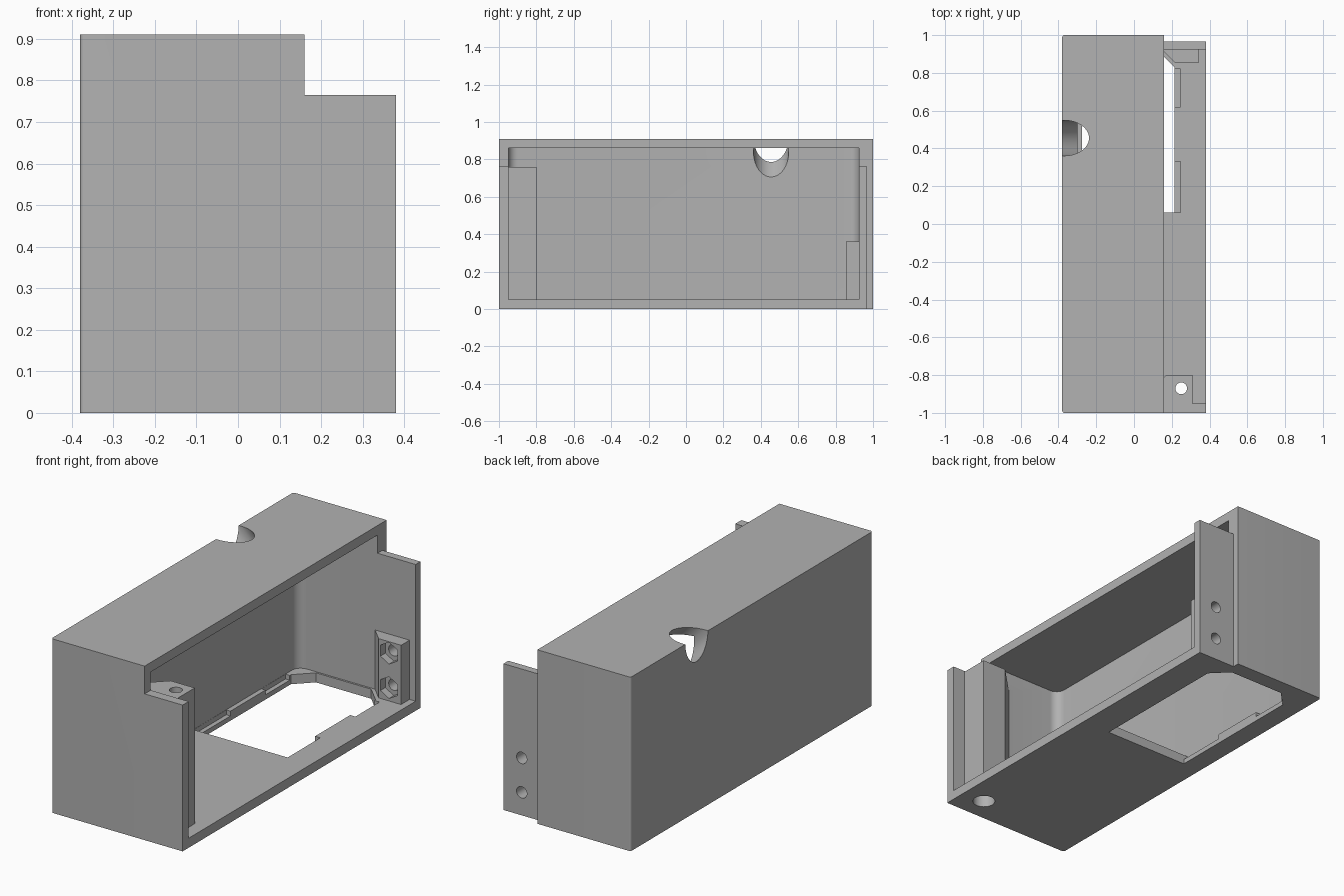
import bpy, bmesh, math
from mathutils import Matrix, Vector

cube = bpy.data.objects.get("Cube")
if cube:
    bpy.data.objects.remove(cube, do_unlink=True)

grey = bpy.data.materials.new("plain_grey")
grey.use_nodes = True
grey.diffuse_color = (0.445, 0.445, 0.445, 1)
grey.node_tree.nodes["Principled BSDF"].inputs["Base Color"].default_value = grey.diffuse_color


def finish(name, bm):
    bmesh.ops.recalc_face_normals(bm, faces=bm.faces)
    mesh = bpy.data.meshes.new(name)
    bm.to_mesh(mesh)
    bm.free()
    mesh.materials.append(grey)
    obj = bpy.data.objects.new(name, mesh)
    bpy.context.collection.objects.link(obj)
    return obj


def prism(name, points, low, high, axis="z", round_x=None, radius=0.0):
    """Extrude a profile; optionally round upright edges lying at x = round_x."""
    def place(p, t):
        return (p[0], p[1], t) if axis == "z" else (p[0], t, p[1])
    bm = bmesh.new()
    face = bm.faces.new([bm.verts.new(place(p, low)) for p in points])
    moved = bmesh.ops.extrude_face_region(bm, geom=[face])["geom"]
    shift = Vector(place((0, 0), high - low))
    bmesh.ops.translate(bm, vec=shift, verts=[v for v in moved if isinstance(v, bmesh.types.BMVert)])
    if radius:
        edges = [e for e in bm.edges
                 if all(abs(v.co.x - round_x) < 1e-4 for v in e.verts)
                 and abs(e.verts[0].co.y - e.verts[1].co.y) < 1e-4]
        bmesh.ops.bevel(bm, geom=edges, offset=radius, segments=8, affect="EDGES", profile=0.5)
    return finish(name, bm)


def box(name, x, y, z, **kw):
    return prism(name, [(x[0], y[0]), (x[1], y[0]), (x[1], y[1]), (x[0], y[1])], z[0], z[1], **kw)


def rod(name, centre, direction, radius, length, sides=40):
    bm = bmesh.new()
    turn = Vector((0, 0, 1)).rotation_difference(Vector(direction)).to_matrix().to_4x4()
    bmesh.ops.create_cone(bm, cap_ends=True, segments=sides, radius1=radius, radius2=radius,
                          depth=length, matrix=Matrix.Translation(centre) @ turn)
    return finish(name, bm)


def combine(target, tool, operation="DIFFERENCE"):
    mod = target.modifiers.new("combine", "BOOLEAN")
    mod.operation = operation
    mod.solver = "EXACT"
    mod.object = tool
    bpy.context.view_layer.update()
    result = bpy.data.meshes.new_from_object(
        target.evaluated_get(bpy.context.evaluated_depsgraph_get()))
    target.modifiers.clear()
    target.data = result
    bpy.data.objects.remove(tool, do_unlink=True)


# Outer body: tall hood with a lower lip toward the open side
left, right, step, top, lip = -0.38, 0.38, 0.16, 0.91, 0.765
case = prism("case_body", [(left, 0), (right, 0), (right, lip), (step, lip), (step, top), (left, top)],
             -1, 1, axis="y", round_x=left, radius=0.012)

# Main cavity with rounded inner corners
combine(case, box("cavity", (-0.30, 0.6), (-0.95, 0.925), (0.05, 0.86), round_x=-0.30, radius=0.05))

# Thinner tab at the back of the lip
combine(case, box("tab_step", (step, 0.6), (0.965, 1.2), (-0.2, 1.2)))

# Floor opening with clipped corners
combine(case, prism("floor_opening", [(-0.275, 0.06), (0.215, 0.06), (0.215, 0.83), (0.13, 0.915),
                                      (-0.19, 0.915), (-0.275, 0.83)], -0.1, 0.06))

# Shallow clip recesses either side of the opening
for y in ((0.06, 0.33), (0.62, 0.82)):
    combine(case, box("recess_right", (0.15, 0.245), y, (0.025, 0.07)))
    combine(case, box("recess_left", (-0.299, -0.2), y, (0.025, 0.07)))

# Slanted cable notch through the upper rear edge
combine(case, rod("cable_notch", (-0.371, 0.455, 0.91), (1, 0, -1), 0.094, 0.5, 64))

# Corner screw post
combine(case, prism("screw_post", [(0.01, -0.96), (0.31, -0.96), (0.31, -0.80), (0.17, -0.80)],
                    0.03, 0.76), "UNION")
combine(case, rod("post_hole", (0.25, -0.87, 0.4), (0, 0, 1), 0.031, 1.2))
combine(case, rod("post_counterbore", (0.25, -0.87, 0), (0, 0, 1), 0.055, 0.4))

# Nut block inside the tab
combine(case, prism("nut_block", [(0.135, 0.935), (0.215, 0.855), (0.345, 0.855), (0.345, 0.935)],
                    0.03, 0.36), "UNION")
for z in (0.12, 0.30):
    combine(case, rod("bolt_hole", (0.275, 0.92, z), (0, 1, 0), 0.03, 0.3))
    combine(case, rod("nut_pocket", (0.275, 0.855, z), (0, 1, 0), 0.057, 0.08, 6))

# Smooth the curved cuts, keep edges crisp
bpy.ops.object.select_all(action="DESELECT")
case.select_set(True)
bpy.context.view_layer.objects.active = case
bpy.ops.object.shade_smooth_by_angle(angle=math.radians(30))
